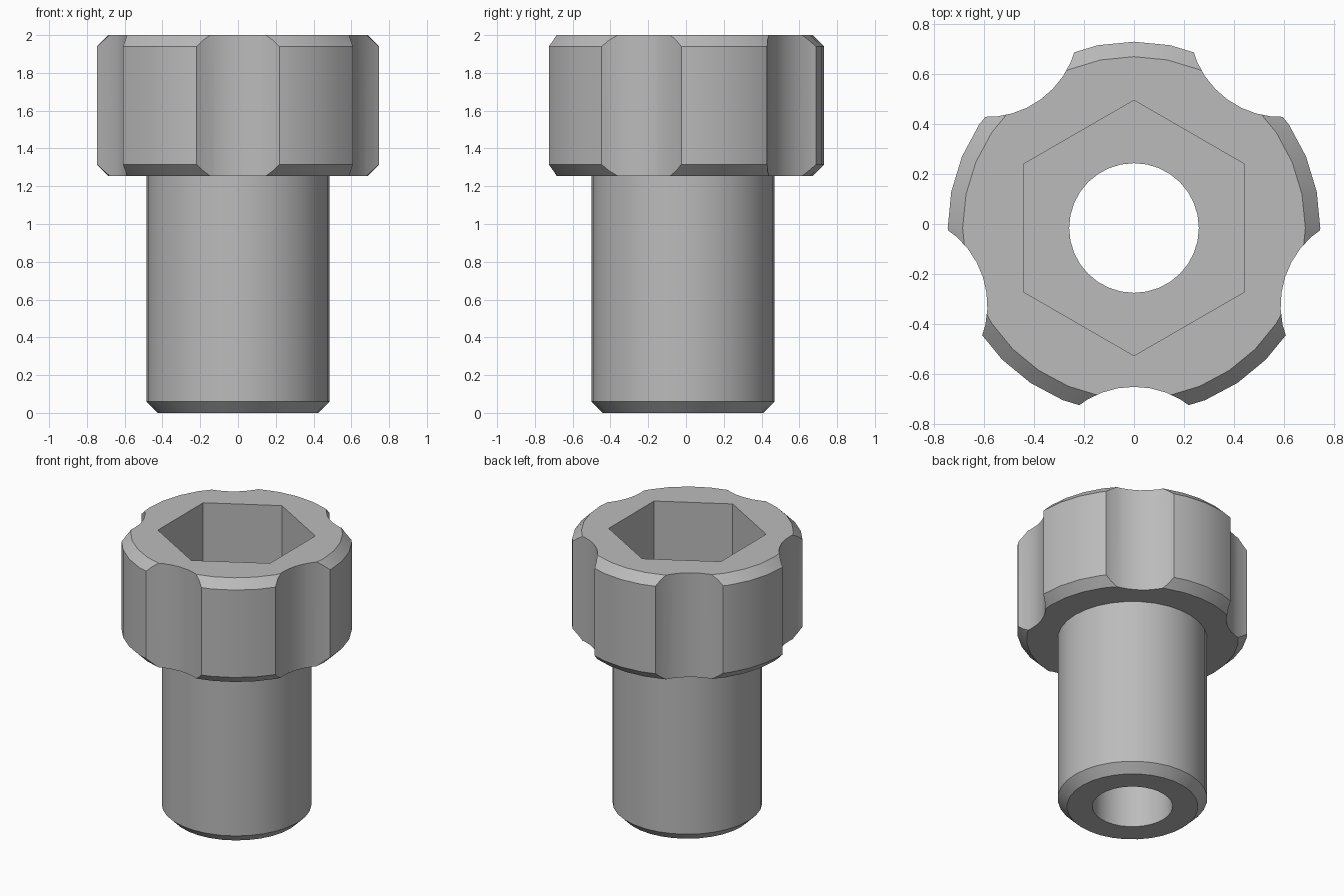
import bpy
import bmesh
from math import radians, cos, sin, tau
from mathutils import Vector

old = bpy.data.objects.get("Cube")
if old:
    bpy.data.objects.remove(old, do_unlink=True)

AXIS_Y = -0.016
SIDES = 32
HEAD_BOTTOM, HEAD_TOP, SOCKET_FLOOR = 1.255, 2.0, 1.5
HEAD_R, SHANK_R, BORE_R, BEVEL = 0.747, 0.485, 0.26, 0.06

steel = bpy.data.materials.new("grey_steel")
steel.use_nodes = True
grey = (0.5, 0.5, 0.5, 1)
steel.diffuse_color = grey
steel.node_tree.nodes["Principled BSDF"].inputs["Base Color"].default_value = grey


def make_object(name, bm):
    bmesh.ops.recalc_face_normals(bm, faces=bm.faces)
    mesh = bpy.data.meshes.new(name)
    bm.to_mesh(mesh)
    bm.free()
    mesh.materials.append(steel)
    obj = bpy.data.objects.new(name, mesh)
    bpy.context.collection.objects.link(obj)
    return obj


def lathe(name, profile):
    """Revolve a closed (radius, height) loop around z."""
    bm = bmesh.new()
    rings = []
    for i in range(SIDES):
        a = tau * i / SIDES
        rings.append([bm.verts.new((r * cos(a), r * sin(a), z)) for r, z in profile])
    n = len(profile)
    for i in range(SIDES):
        this, following = rings[i], rings[(i + 1) % SIDES]
        for j in range(n):
            k = (j + 1) % n
            bm.faces.new((this[j], following[j], following[k], this[k]))
    return make_object(name, bm)


def prism(name, sides, radius, bottom, top, centre=(0, 0), turn=0):
    """Straight prism used as a cutter."""
    bm = bmesh.new()
    base = [bm.verts.new((centre[0] + radius * cos(turn + tau * i / sides),
                          centre[1] + radius * sin(turn + tau * i / sides), bottom))
            for i in range(sides)]
    face = bm.faces.new(base)
    out = bmesh.ops.extrude_face_region(bm, geom=[face])
    moved = [v for v in out["geom"] if isinstance(v, bmesh.types.BMVert)]
    bmesh.ops.translate(bm, verts=moved, vec=Vector((0, 0, top - bottom)))
    obj = make_object(name, bm)
    obj.hide_render = True
    return obj


def cut(target, cutter):
    mod = target.modifiers.new("cut", "BOOLEAN")
    mod.operation = "DIFFERENCE"
    mod.solver = "EXACT"
    mod.object = cutter
    bpy.context.view_layer.objects.active = target
    bpy.ops.object.modifier_apply(modifier=mod.name)
    bpy.data.objects.remove(cutter, do_unlink=True)


# Hollow shank and bevelled head in one turned piece
screw = lathe("socket_head_screw", [
    (BORE_R, 0), (SHANK_R - BEVEL, 0), (SHANK_R, BEVEL), (SHANK_R, HEAD_BOTTOM),
    (HEAD_R - BEVEL, HEAD_BOTTOM), (HEAD_R, HEAD_BOTTOM + BEVEL),
    (HEAD_R, HEAD_TOP - BEVEL), (HEAD_R - BEVEL, HEAD_TOP), (BORE_R, HEAD_TOP)])

# Hexagonal drive socket
cut(screw, prism("socket_cutter", 6, 0.512, SOCKET_FLOOR, HEAD_TOP + 0.2, turn=radians(90)))

# Five scalloped grip notches around the head
for i in range(5):
    a = radians(-90 + 72 * i)
    cut(screw, prism("notch_cutter", 36, 0.37, HEAD_BOTTOM - 0.1, HEAD_TOP + 0.1,
                     centre=(1.007 * cos(a), 1.007 * sin(a)), turn=a))

screw.location.y = AXIS_Y
bpy.ops.object.select_all(action="DESELECT")
screw.select_set(True)
bpy.context.view_layer.objects.active = screw
bpy.ops.object.shade_smooth_by_angle(angle=radians(30))
